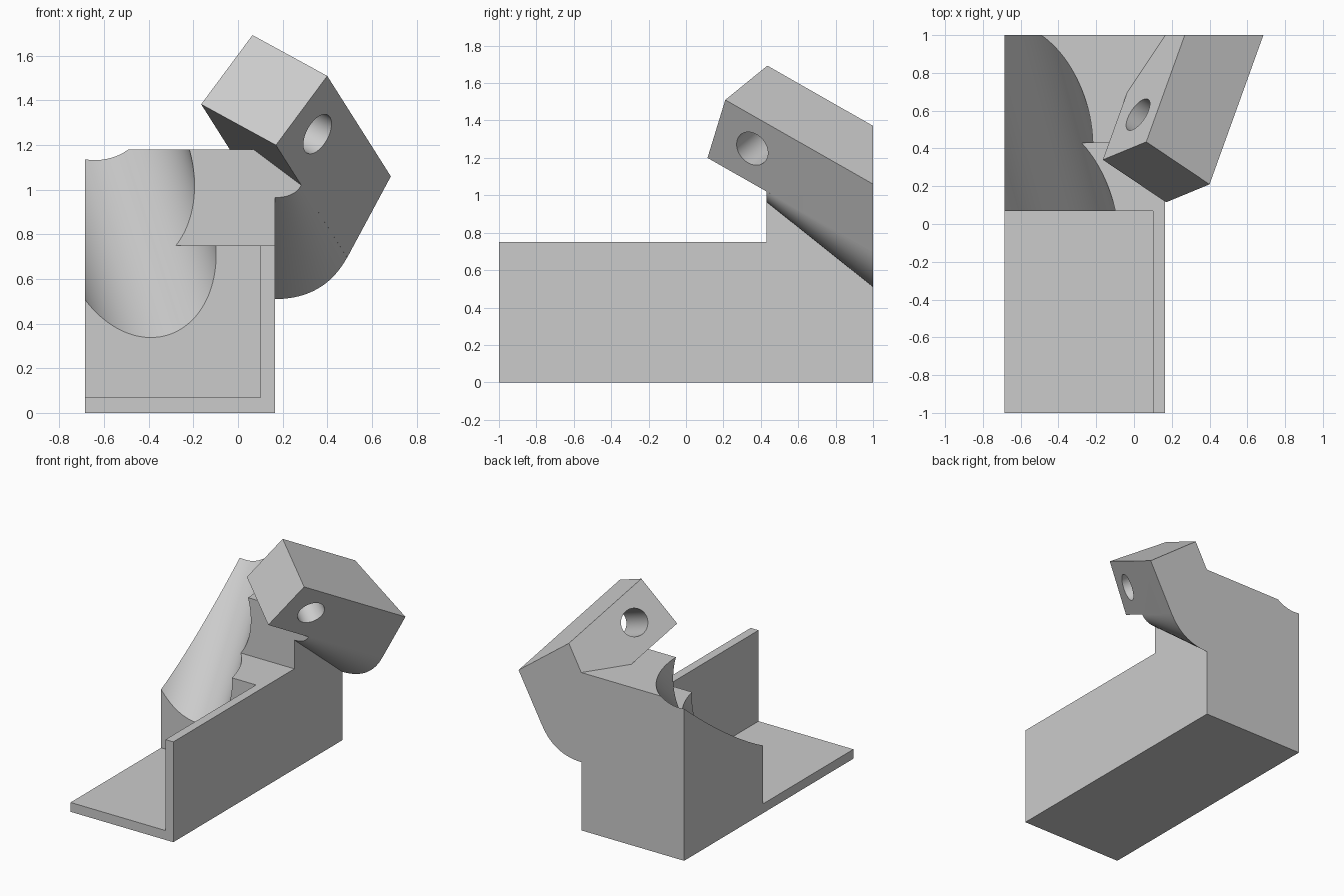
import bpy, bmesh, math
from mathutils import Vector

cube = bpy.data.objects.get("Cube")
if cube:
    bpy.data.objects.remove(cube, do_unlink=True)

grey = bpy.data.materials.new("plain grey")
grey.use_nodes = True
COLOUR = (0.6, 0.6, 0.6, 1)
grey.diffuse_color = COLOUR
grey.node_tree.nodes["Principled BSDF"].inputs["Base Color"].default_value = COLOUR


def loft(name, ring_a, ring_b):
    """Closed solid between two matching rings of points."""
    bm = bmesh.new()
    a = [bm.verts.new(p) for p in ring_a]
    b = [bm.verts.new(p) for p in ring_b]
    bm.faces.new(a)
    bm.faces.new(b)
    n = len(a)
    for i in range(n):
        j = (i + 1) % n
        bm.faces.new((a[i], a[j], b[j], b[i]))
    bmesh.ops.recalc_face_normals(bm, faces=bm.faces)
    mesh = bpy.data.meshes.new(name)
    bm.to_mesh(mesh)
    bm.free()
    mesh.materials.append(grey)
    obj = bpy.data.objects.new(name, mesh)
    bpy.context.collection.objects.link(obj)
    return obj


def rod(name, centre, axis, radius, length, sides=64):
    """Cylinder along any axis, used as a cutter."""
    axis = Vector(axis).normalized()
    side = axis.orthogonal().normalized()
    up = axis.cross(side)
    turns = [2 * math.pi * i / sides for i in range(sides)]
    ring = [Vector(centre) + radius * (math.cos(t) * side + math.sin(t) * up) for t in turns]
    half = axis * length / 2
    return loft(name, [p - half for p in ring], [p + half for p in ring])


def combine(target, other, operation):
    """Apply a boolean and remove the other solid."""
    bpy.context.view_layer.objects.active = target
    mod = target.modifiers.new("combine", "BOOLEAN")
    mod.operation = operation
    mod.solver = "EXACT"
    mod.object = other
    bpy.ops.object.modifier_apply(modifier=mod.name)
    bpy.data.objects.remove(other, do_unlink=True)


LEFT, RIGHT, BACK = -0.685, 0.165, 1.0

# Floor plate with its side wall
section = [(LEFT, 0), (RIGHT, 0), (RIGHT, 0.75), (0.1, 0.75), (0.1, 0.07), (LEFT, 0.07)]
bracket = loft("bracket", [(x, -1, z) for x, z in section], [(x, BACK, z) for x, z in section])

# Stepped block with a slanting round trough
steps = [(0.07, 0), (BACK, 0), (BACK, 1.18), (0.43, 1.18), (0.43, 0.75), (0.07, 0.75)]
block = loft("block", [(LEFT, y, z) for y, z in steps], [(RIGHT, y, z) for y, z in steps])
trough = rod("trough_cutter", (-0.45, 0.07, 0.785), (-0.25, 0.93, 0.795), 0.34, 5, 96)
combine(block, trough, "DIFFERENCE")

# Tilted head, running back and down to the rear plane
run = Vector((0.285, 0.79, -0.45))
corner = Vector((0.17, 0.115, 1.2))
across = Vector((-0.335, 0.225, 0.183))
rise = Vector((0.23, 0.095, 0.31))
front = [corner, corner + rise, corner + rise + across, corner + across]
rear = [p + run * (BACK - p.y) / run.y for p in front]
head = loft("head", front, rear)
combine(head, rod("hole_cutter", (0.355, 0.355, 1.25), across, 0.097, 1.6), "DIFFERENCE")


# Tapering rounded gusset under the head
def gusset_ring(y, start, control, end, inner_top, count=20):
    points = [(0.1, start[1])]
    for i in range(count + 1):
        t = i / count
        w = ((1 - t) ** 2, 2 * t * (1 - t), t * t)
        points.append(tuple(w[0] * s + w[1] * c + w[2] * e for s, c, e in zip(start, control, end)))
    points.append((0.1, inner_top))
    return [(x, y, z) for x, z in points]


gusset = loft("gusset",
              gusset_ring(0.43, (RIGHT, 0.965), (0.254, 0.965), (0.284, 1.021), 1.17),
              gusset_ring(BACK, (RIGHT, 0.51), (0.388, 0.51), (0.489, 0.697), 1.0))

# Join everything into one solid
for part in (block, gusset, head):
    combine(bracket, part, "UNION")

bpy.ops.object.select_all(action="DESELECT")
bracket.select_set(True)
bpy.context.view_layer.objects.active = bracket
bpy.ops.object.shade_smooth_by_angle(angle=math.radians(25))
